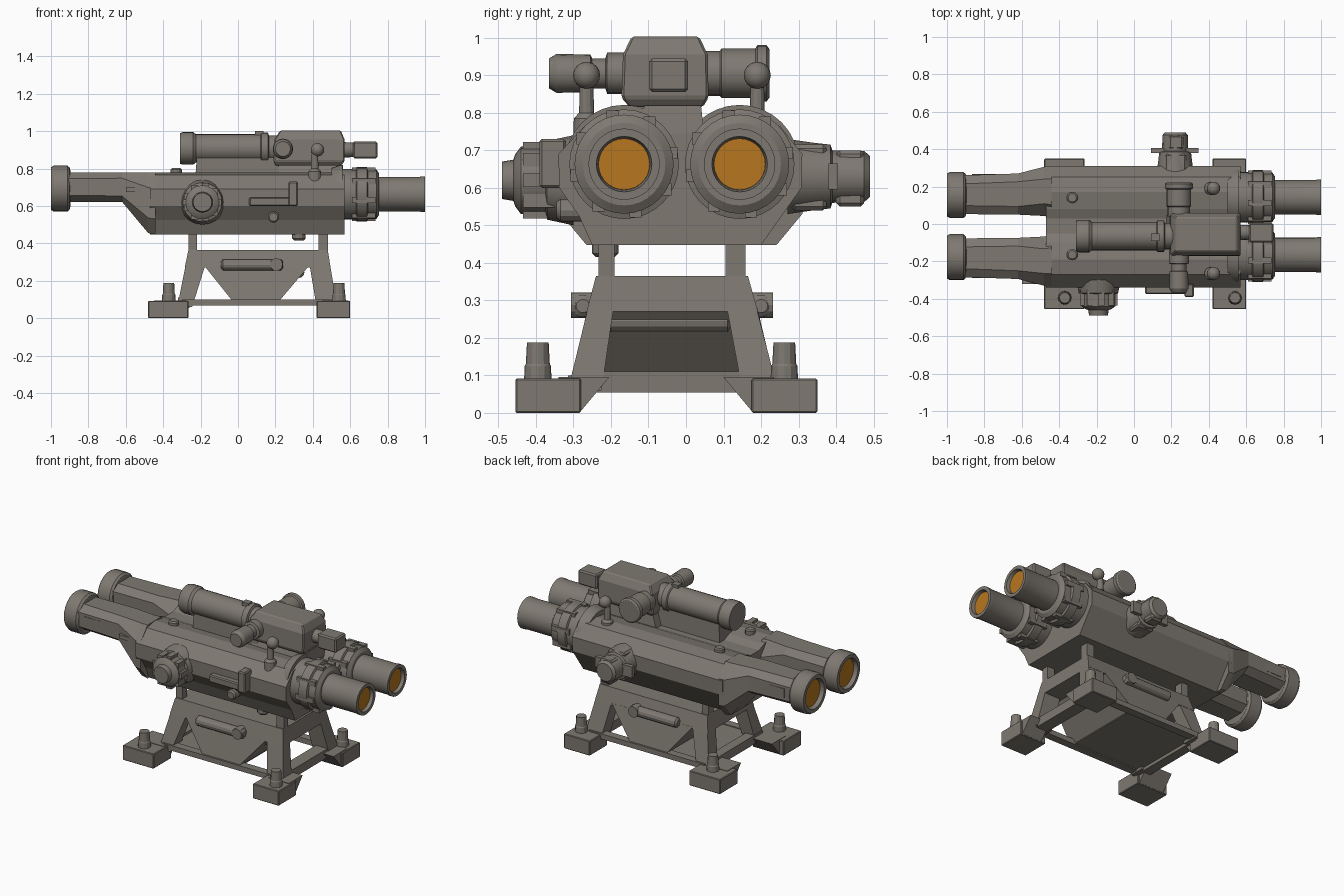
import bpy, bmesh, math
from mathutils import Vector

if "Cube" in bpy.data.objects:
    bpy.data.objects.remove(bpy.data.objects["Cube"])


def material(name, rgb):
    m = bpy.data.materials.new(name)
    m.diffuse_color = (*rgb, 1)
    m.use_nodes = True
    m.node_tree.nodes["Principled BSDF"].inputs["Base Color"].default_value = m.diffuse_color
    return m


GREY = material("warm_grey_metal", (0.21, 0.19, 0.165))
AMBER = material("amber_glass", (0.47, 0.18, 0.014))


def finish(name, bm, mat=GREY, smooth=False, bevel=0):
    bmesh.ops.recalc_face_normals(bm, faces=bm.faces)
    me = bpy.data.meshes.new(name)
    bm.to_mesh(me)
    bm.free()
    me.materials.append(mat)
    ob = bpy.data.objects.new(name, me)
    bpy.context.collection.objects.link(ob)
    if bevel:
        b = ob.modifiers.new("soft_edges", "BEVEL")
        b.width, b.segments = bevel, 1
    if smooth:
        bpy.ops.object.select_all(action="DESELECT")
        bpy.context.view_layer.objects.active = ob
        ob.select_set(True)
        bpy.ops.object.shade_smooth_by_angle(angle=math.radians(26))
    return ob


def loft(name, rings, bevel=0):
    """Skin a list of equally long point rings and cap both ends."""
    bm = bmesh.new()
    vs = [[bm.verts.new(p) for p in r] for r in rings]
    n = len(vs[0])
    for a, b in zip(vs, vs[1:]):
        for i in range(n):
            j = (i + 1) % n
            bm.faces.new((a[i], a[j], b[j], b[i]))
    bm.faces.new(vs[0])
    bm.faces.new(vs[-1])
    return finish(name, bm, bevel=bevel)


def frustum(name, z0, r0, z1, r1=None, bevel=0):
    """Tapered box: rectangles (x0, x1, y0, y1) at two heights."""
    def ring(z, r):
        return [(r[0], r[2], z), (r[1], r[2], z), (r[1], r[3], z), (r[0], r[3], z)]
    return loft(name, [ring(z0, r0), ring(z1, r1 or r0)], bevel)


def lathe(name, profile, centre, axis, segs=28, mat=GREY):
    """Spin (position along axis, radius) pairs about an axis through centre."""
    bm = bmesh.new()
    d = {"x": Vector((1, 0, 0)), "y": Vector((0, 1, 0)), "z": Vector((0, 0, 1))}[axis]
    u = Vector((0, 0, 1)) if axis != "z" else Vector((1, 0, 0))
    w = d.cross(u)
    c = Vector(centre)
    rings = []
    for t, r in profile:
        rings.append([bm.verts.new(c + d * t + (u * math.cos(a) + w * math.sin(a)) * r)
                      for a in (2 * math.pi * k / segs for k in range(segs))])
    for a, b in zip(rings, rings[1:]):
        for i in range(segs):
            j = (i + 1) % segs
            bm.faces.new((a[i], a[j], b[j], b[i]))
    bm.faces.new(rings[0])
    bm.faces.new(rings[-1])
    return finish(name, bm, mat, smooth=True)


def ball(name, centre, r):
    prof = [(-r * math.cos(a), r * math.sin(a)) for a in (math.pi * (k + .3) / 8.6 for k in range(9))]
    return lathe(name, prof, centre, "z", 16)


# Stand: feet, bolts, legs and posts at the four corners
for sx, xf, xl0, xi0, xl1, xi1, xb in (("left", (-.48, -.265), -.325, -.245, -.265, -.17, -.37),
                                       ("right", (.42, .6), .53, .42, .48, .38, .54)):
    for sy, yf, yl0, yi0, yl1, yi1, yb in (("front", (-.455, -.28), -.315, -.225, -.24, -.19, -.395),
                                           ("back", (.175, .35), .245, .15, .165, .105, .262)):
        tag = sy + "_" + sx
        frustum("foot_" + tag, 0, xf + yf, .092, bevel=.004)
        # sloping web joining the foot to the rails
        web = sorted((xf[0] + .03, xf[1] - .01))
        y_in = yf[1] if sy == "front" else yf[0]
        s = 1 if sy == "front" else -1
        frustum("foot_web_" + tag, .005, web + sorted((y_in - s * .06, y_in)),
                .095, web + sorted((y_in - s * .06, y_in + s * .075)))
        lathe("foot_bolt_" + tag, [(.08, .037), (.125, .035), (.13, .032), (.187, .029)],
              (xb, yb, 0), "z", 12)
        frustum("leg_" + tag, .06, sorted((xl0, xi0)) + sorted((yl0, yi0)),
                .3, sorted((xl1 * .8 + xl0 * .2, xi1)) + sorted((yl1 * .78 + yl0 * .22, yi1)))
        post_in = xl1 + (.045 if sx == "left" else -.05)
        post = sorted((xl1, post_in)) + sorted((yl1 + (.007 if sy == "front" else -.007), yi1))
        frustum("post_" + tag, .35, post, .47)

# Stand: upper block, hopper-shaped middle, floor and lower rails
frustum("stand_top_block", .27, (-.285, .495, -.265, .192), .365, (-.265, .48, -.24, .165))
frustum("stand_hopper", .08, (-.02, .21, -.308, .238), .28, (-.18, .38, -.262, .19))
frustum("stand_floor", .075, (-.29, .21, -.3, .23), .095)
for side, y0, y1 in (("front", -.315, -.265), ("back", .195, .245)):
    frustum("lower_rail_" + side, .068, (-.3, .5, y0, y1), .1)
for side, x0, x1 in (("left", -.32, -.26), ("right", .44, .52)):
    frustum("cross_rail_" + side, .055, (x0, x1, -.3, .23), .11)
HANDLE = [(-.165, .018), (-.155, .03), (.155, .03), (.165, .018)]
for side, y in (("front", -.275), ("back", .2)):
    lathe("stand_handle_" + side, HANDLE, (.075, y, .285), "x", 12)
    lathe("handle_pivot_" + side, [(-.032, .034), (.032, .034)], (.205, y, .287), "y", 12)
lathe("hopper_bar", HANDLE, (.325, -.045, .245), "y", 12)

# Main body: faceted housing with a shallow valley on top
SECTION = [(-.25, .447), (.2, .447), (.255, .525), (.308, .6), (.31, .69), (.25, .765), (.17, .78),
           (.08, .765), (.03, .745), (-.05, .745), (-.1, .765), (-.19, .78), (-.27, .765),
           (-.34, .69), (-.338, .6), (-.285, .525)]
loft("main_housing", [[(x, y, z) for y, z in SECTION] for x in (-.47, .57)])


def oct_ring(x, y0, y1, z0, z1, k):
    a, b = (y1 - y0) * k, (z1 - z0) * k
    return [(x, y0 + a, z0), (x, y1 - a, z0), (x, y1, z0 + b), (x, y1, z1 - b),
            (x, y1 - a, z1), (x, y0 + a, z1), (x, y0, z1 - b), (x, y0, z0 + b)]


# Twin barrels: front arms, end caps, focus rings, eyepieces, lenses
for side, s, yc in (("front", -1, -.165), ("back", 1, .143)):
    def arm(x, inner, outer, z0, z1, k):
        y = sorted((-.012 + s * inner, -.012 + s * outer))
        return oct_ring(x, y[0], y[1], z0, z1, k)
    loft("barrel_arm_" + side, [arm(-.44, .045, .322, .447, .78, .25), arm(-.48, .055, .318, .455, .78, .25),
                                arm(-.62, .062, .282, .622, .78, .2), arm(-.92, .065, .272, .622, .78, .22)])
    yo = yc + s * .012
    lathe("end_cap_" + side, [(-.895, .09), (-.9, .112), (-.912, .123), (-.985, .123), (-1, .114),
                              (-1, .092), (-.97, .085)], (0, yo, .693), "x", 24)
    lathe("end_lens_" + side, [(-.976, .084), (-.968, .084)], (0, yo, .693), "x", 24, AMBER)
    yw = -.012 + s * .272
    frustum("barrel_side_panel_" + side, .675, (-.865, -.635, yw - .006, yw + .006), .73)
    lathe("housing_collar_" + side, [(.5, .14), (.54, .155), (.56, .158), (.56, .135), (.63, .135), (.635, .146),
                                     (.69, .146), (.695, .132), (.74, .132), (.755, .11),
                                     (.755, .092), (.97, .092), (.98, .095), (1, .095),
                                     (1, .074), (.975, .069)], (0, yc, .663), "x", 32)
    lathe("eyepiece_lens_" + side, [(.97, .0685), (.98, .0685)], (0, yc, .663), "x", 28, AMBER)
    # grip lugs around the focus rings
    for k in range(8):
        a = 2 * math.pi * (k + .3) / 8
        y, z = yc + .13 * math.cos(a), .663 + .13 * math.sin(a)
        frustum(f"focus_lug_{side}_{k}", z - .016, (.61, .735, y - .016, y + .016), z + .016)
    # small fittings on top of the housing
    lathe("top_cap_" + side, [(.74, .03), (.795, .03), (.802, .022)],
          (-.33, -.012 + s * .152, 0), "z", 12)
    yk = -.0375 + s * .2275
    lathe("toggle_stem_" + side, [(.72, .036), (.785, .034), (.8, .02), (.88, .018)], (.41, yk, 0), "z", 12)
    ball("toggle_ball_" + side, (.425, yk, .9), .036)

# Upper sight: tube, objective ring, rail, box and eyepiece
YS = -.065
lathe("sight_tube", [(-.31, .07), (-.31, .082), (-.295, .087), (-.24, .087), (-.225, .076),
                     (.12, .076), (.125, .084), (.16, .084), (.165, .07), (.22, .07)],
      (0, YS, .908), "x", 24)
frustum("sight_rail", .73, (-.23, .22, -.125, -.005), .86, (-.22, .22, -.12, -.01))
frustum("sight_neck", .73, (.17, .57, -.14, .05), .82, (.2, .56, -.11, .04))
BOX = [(.815, .2, .55, -.15, .045), (.84, .19, .57, -.172, .06), (.955, .195, .57, -.168, .058),
       (1.003, .225, .55, -.145, .035)]
loft("sight_box", [[(a, c, z), (b, c, z), (b, d, z), (a, d, z)] for z, a, b, c, d in BOX], .006)
lathe("sight_eyepiece_neck", [(.55, .042), (.63, .038)], (0, -.045, .9), "x", 16)
frustum("sight_eyepiece", .855, (.615, .745, -.098, .005), .945, bevel=.008)
frustum("sight_box_stud", .97, (.09, .135, -.09, -.05), 1.0)
lathe("sight_knob_back", [(.04, .06), (.09, .06), (.095, .066), (.185, .066), (.19, .075), (.215, .075),
                          (.222, .065)], (.24, 0, .905), "y", 20)
lathe("sight_knob_front", [(-.15, .055), (-.21, .055), (-.215, .04), (-.25, .04), (-.255, .05), (-.345, .052),
                           (-.365, .04)], (.24, 0, .905), "y", 18)

# Front side: ribbed adjustment drum, clip, button
lathe("drum_base", [(-.3, .12), (-.37, .105), (-.375, .09), (-.44, .09), (-.455, .07), (-.46, .055),
                    (-.49, .05)], (-.19, 0, .62), "y", 20)
for k in range(9):
    a = 2 * math.pi * k / 9
    x, z = -.19 + .085 * math.cos(a), .62 + .085 * math.sin(a)
    frustum(f"drum_rib_{k}", z - .018, (x - .018, x + .018, -.435, -.35), z + .018)
frustum("side_clip_bar", .6, (.06, .31, -.375, -.32), .645, bevel=.006)
frustum("side_clip_post", .6, (.27, .32, -.39, -.32), .73, bevel=.006)
lathe("side_button", [(-.27, .03), (-.335, .03), (-.345, .022)], (.19, 0, .54), "y", 12)
lathe("bottom_button", [(.415, .025), (.425, .035), (.46, .035)], (.325, -.215, 0), "z", 12)
frustum("side_latch", .675, (-.6, -.51, -.32, -.25), .7)

# Back side: adjustment block with a flange
lathe("back_drum", [(.27, .1), (.34, .09), (.385, .085), (.39, .07), (.475, .068), (.49, .055)],
      (.22, 0, .63), "y", 16)
frustum("back_drum_flange", .595, (.09, .345, .38, .405), .665)
frustum("back_drum_block", .54, (.165, .28, .28, .375), .715, bevel=.01)
frustum("back_drum_grip", .55, (.185, .265, .4, .475), .7, bevel=.01)
